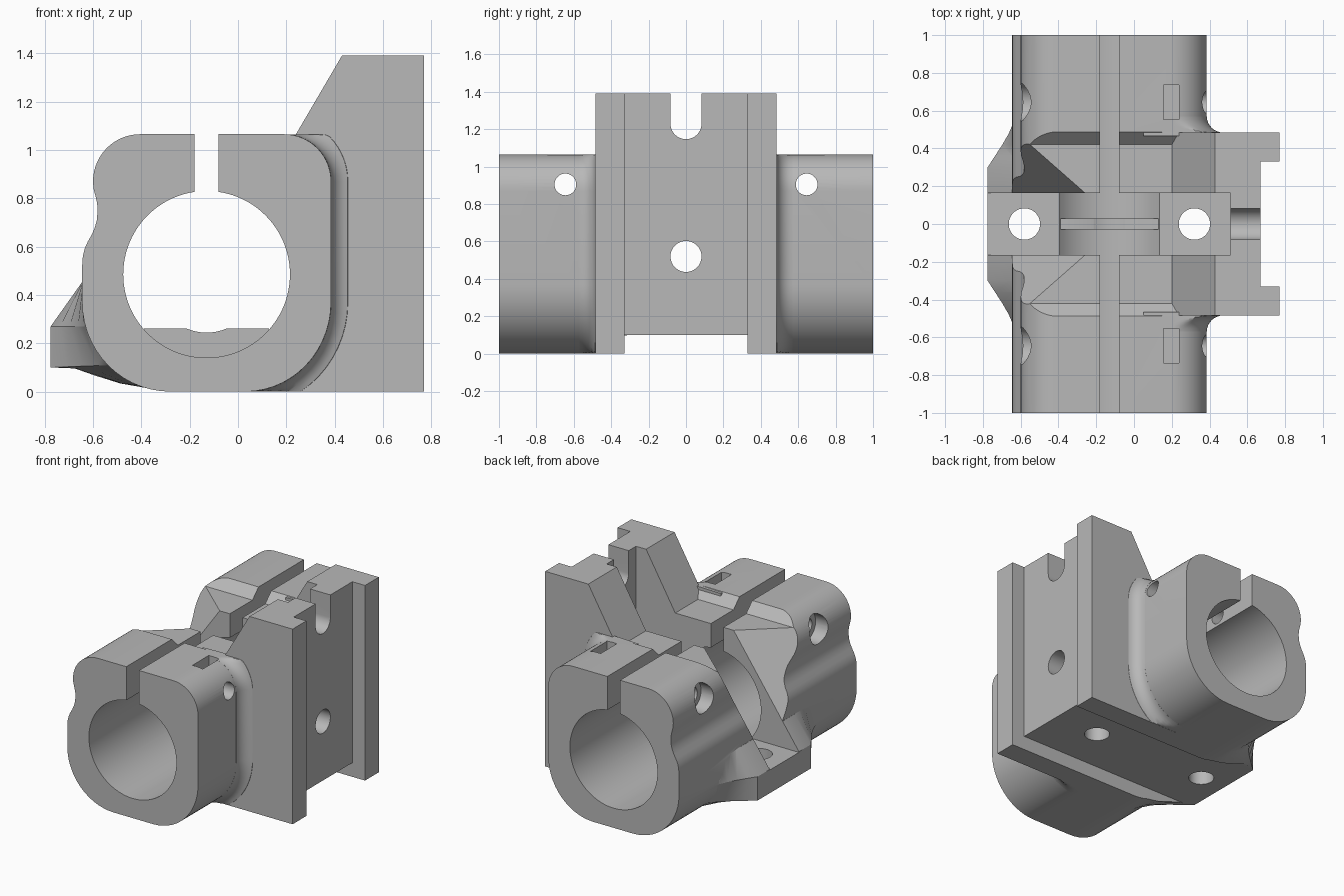
import bpy, bmesh
from math import sin, cos, pi, sqrt
from mathutils import Vector, Matrix

cube = bpy.data.objects.get("Cube")
if cube:
    bpy.data.objects.remove(cube, do_unlink=True)

grey = bpy.data.materials.new("plain grey")
grey.use_nodes = True
grey.diffuse_color = (0.48, 0.48, 0.48, 1)
grey.node_tree.nodes["Principled BSDF"].inputs["Base Color"].default_value = (0.48, 0.48, 0.48, 1)


def finish(bm, name):
    bmesh.ops.recalc_face_normals(bm, faces=bm.faces)
    mesh = bpy.data.meshes.new(name)
    bm.to_mesh(mesh)
    bm.free()
    ob = bpy.data.objects.new(name, mesh)
    mesh.materials.append(grey)
    bpy.context.collection.objects.link(ob)
    return ob


def loft(name, sections):
    """Skin a list of (y, [(x, z), ...]) sections and cap both ends."""
    bm = bmesh.new()
    rings = [[bm.verts.new((x, y, z)) for x, z in pts] for y, pts in sections]
    n = len(rings[0])
    for a, b in zip(rings, rings[1:]):
        for i in range(n):
            j = (i + 1) % n
            bm.faces.new((a[i], a[j], b[j], b[i]))
    bm.faces.new(rings[0])
    bm.faces.new(rings[-1])
    return finish(bm, name)


def prism(name, pts, y0, y1):
    return loft(name, [(y0, pts), (y1, pts)])


def box(name, x0, x1, y0, y1, z0, z1):
    return prism(name, [(x0, z0), (x1, z0), (x1, z1), (x0, z1)], y0, y1)


def cylinder(name, centre, radius, length, axis, segments=48):
    bm = bmesh.new()
    turn = Vector((0, 0, 1)).rotation_difference(Vector(axis)).to_matrix().to_4x4()
    bmesh.ops.create_cone(bm, cap_ends=True, segments=segments, radius1=radius, radius2=radius,
                          depth=length, matrix=Matrix.Translation(centre) @ turn)
    return finish(bm, name)


def combine(target, other, operation):
    mod = target.modifiers.new("bool", 'BOOLEAN')
    mod.operation = operation
    mod.solver = 'EXACT'
    mod.object = other
    bpy.context.view_layer.objects.active = target
    bpy.ops.object.modifier_apply(modifier=mod.name)
    bpy.data.objects.remove(other, do_unlink=True)


def add(other):
    combine(body, other, 'UNION')


def cut(other):
    combine(body, other, 'DIFFERENCE')


def arc(cx, cz, rx, rz, a0, a1, steps=14):
    return [(cx + rx * cos(a0 + (a1 - a0) * i / steps),
             cz + rz * sin(a0 + (a1 - a0) * i / steps)) for i in range(steps + 1)]


# Clamp tube with rounded corners and a waisted left side
waist = [(-0.598, 0.84), (-0.59, 0.81), (-0.583, 0.78), (-0.581, 0.75), (-0.584, 0.71), (-0.592, 0.68),
         (-0.605, 0.65), (-0.622, 0.62), (-0.635, 0.59), (-0.642, 0.56), (-0.645, 0.52)]
outline = (arc(0.03, 0.37, 0.355, 0.37, -pi / 2, 0) + arc(0.19, 0.87, 0.195, 0.195, 0, pi / 2)
           + arc(-0.405, 0.87, 0.195, 0.195, pi / 2, pi) + waist
           + arc(-0.28, 0.37, 0.365, 0.37, pi, 1.5 * pi))
body = prism("clamp_block", outline, -1, 1)

# Lowered middle of the top, with sloping end walls
bm = bmesh.new()
low = 0.997
loop = [(-0.42, low), (0.42, low), (0.62, low + 0.2), (-0.62, low + 0.2)]
ends = [[bm.verts.new((x, y, z)) for y, z in loop] for x in (-1, 1)]
for i in range(4):
    bm.faces.new((ends[0][i], ends[0][i - 1], ends[1][i - 1], ends[1][i]))
for end in ends:
    bm.faces.new(end)
cut(finish(bm, "trough_cutter"))

# Slanted cuts on the left shoulder
for s in (-1, 1):
    a, b, c = (Vector(p) for p in ((-0.26, s * 0.165, low), (-0.55, s * 0.42, low), (-0.775, s * 0.165, 0.27)))
    normal = (b - a).cross(c - a)
    if normal.z < 0:
        normal = -normal
    bm = bmesh.new()
    bmesh.ops.create_cube(bm, size=1, matrix=Matrix.Translation((0, s * 0.664, 0.7))
                          @ Matrix.Diagonal((3, 1, 1.6, 1)))
    cutres = bmesh.ops.bisect_plane(bm, geom=bm.verts[:] + bm.edges[:] + bm.faces[:],
                                    plane_co=a, plane_no=normal, clear_inner=True)
    bmesh.ops.holes_fill(bm, edges=bm.edges[:])
    cut(finish(bm, "shoulder_cutter"))

# Mounting foot, fading into the tube
near = [(-0.3, 0.45), (-0.64, 0.45), (-0.625, 0.27), (-0.52, 0.11), (-0.48, 0.08), (-0.4, 0.025), (-0.3, 0.005)]
far = [(-0.3, 0.45), (-0.646, 0.452), (-0.775, 0.27), (-0.775, 0.1), (-0.71, 0.1), (-0.5, 0.035), (-0.3, 0.001)]
fade = [(0.3, 1), (0.36, 0.74), (0.42, 0.48), (0.48, 0.25), (0.54, 0.08), (0.6, 0)]
stations = [(-y, f) for y, f in reversed(fade)] + fade
add(loft("mounting_foot", [(y, [(p[0] + (q[0] - p[0]) * f, p[1] + (q[1] - p[1]) * f)
                                for p, q in zip(near, far)]) for y, f in stations]))

# Upright plate
add(prism("upright_plate", [(0, 0), (0.77, 0), (0.77, 1.39), (0.43, 1.39), (0.2, low), (0, low)], -0.485, 0.485))

# Concave fillets between plate and tube
R = 0.085
for s in (-1, 1):
    rings = []
    for i in range(9):
        t = R * (1 - cos(pi / 2 * i / 8)) if i else -0.02
        d = R - sqrt(max(0, R * R - (R - max(t, 0)) ** 2)) + 0.0005
        pts = (arc(0.03, 0.37, 0.355 + d, 0.37 + d, -pi / 2 + 0.02, 0)
               + arc(0.19, 0.87, 0.195 + d, 0.195 + d, 0, pi / 2 - 0.02))
        pts = [(x, min(max(z, 0.001), 1.064)) for x, z in pts]
        rings.append((s * (0.485 + t), pts + [(0.05, 1.06), (0.05, 0.004)]))
    add(loft("plate_fillet", rings))

# Bore, clamping slit, centre notch and the channels in the plate and underside
cut(cylinder("bore_cutter", (-0.13, 0, 0.485), 0.345, 3, (0, 1, 0), 96))
cut(box("slit_cutter", -0.18, -0.08, -1.2, 1.2, 0.7, 1.3))
cut(box("notch_cutter", -1, 0.51, -0.165, 0.165, 0.265, 1.6))
cut(box("plate_channel_cutter", 0.67, 1, -0.33, 0.33, -0.5, 2))
cut(box("underside_channel_cutter", -1, 1, -0.33, 0.33, -0.2, 0.1))

# Bolt holes and the open slot at the top of the plate
for x in (-0.58, 0.32):
    cut(cylinder("foot_hole_cutter", (x, 0, 0.15), 0.083, 0.6, (0, 0, 1)))
cut(cylinder("plate_hole_cutter", (0.6, 0, 0.52), 0.083, 0.4, (1, 0, 0)))
cut(cylinder("slot_end_cutter", (0.6, 0, 1.23), 0.083, 0.5, (1, 0, 0)))
cut(box("slot_cutter", 0.35, 0.85, -0.083, 0.083, 1.23, 1.6))

# Clamp screw holes, screw head recesses and nut pockets
for s in (-1, 1):
    y = s * 0.645
    cut(cylinder("screw_cutter", (0, y, 0.905), 0.058, 2, (1, 0, 0)))
    cut(cylinder("screw_head_cutter", (-0.65, y, 0.905), 0.1, 0.3, (1, 0, 0)))
    cut(box("nut_cutter", 0.157, 0.237, y - 0.092, y + 0.092, 0.82, 1.2))

# Thin rib across the bore floor with a shallow dip
rib = box("bore_rib", -0.389, 0.129, -0.03, 0.03, 0.12, 0.262)
combine(rib, cylinder("rib_dip_cutter", (-0.13, 0, 0.455), 0.211, 0.5, (0, 1, 0), 96), 'DIFFERENCE')
add(rib)

# Smooth the curved walls and keep the edges crisp
bpy.ops.object.select_all(action='DESELECT')
body.select_set(True)
bpy.context.view_layer.objects.active = body
bpy.ops.object.shade_smooth_by_angle(angle=0.45)
